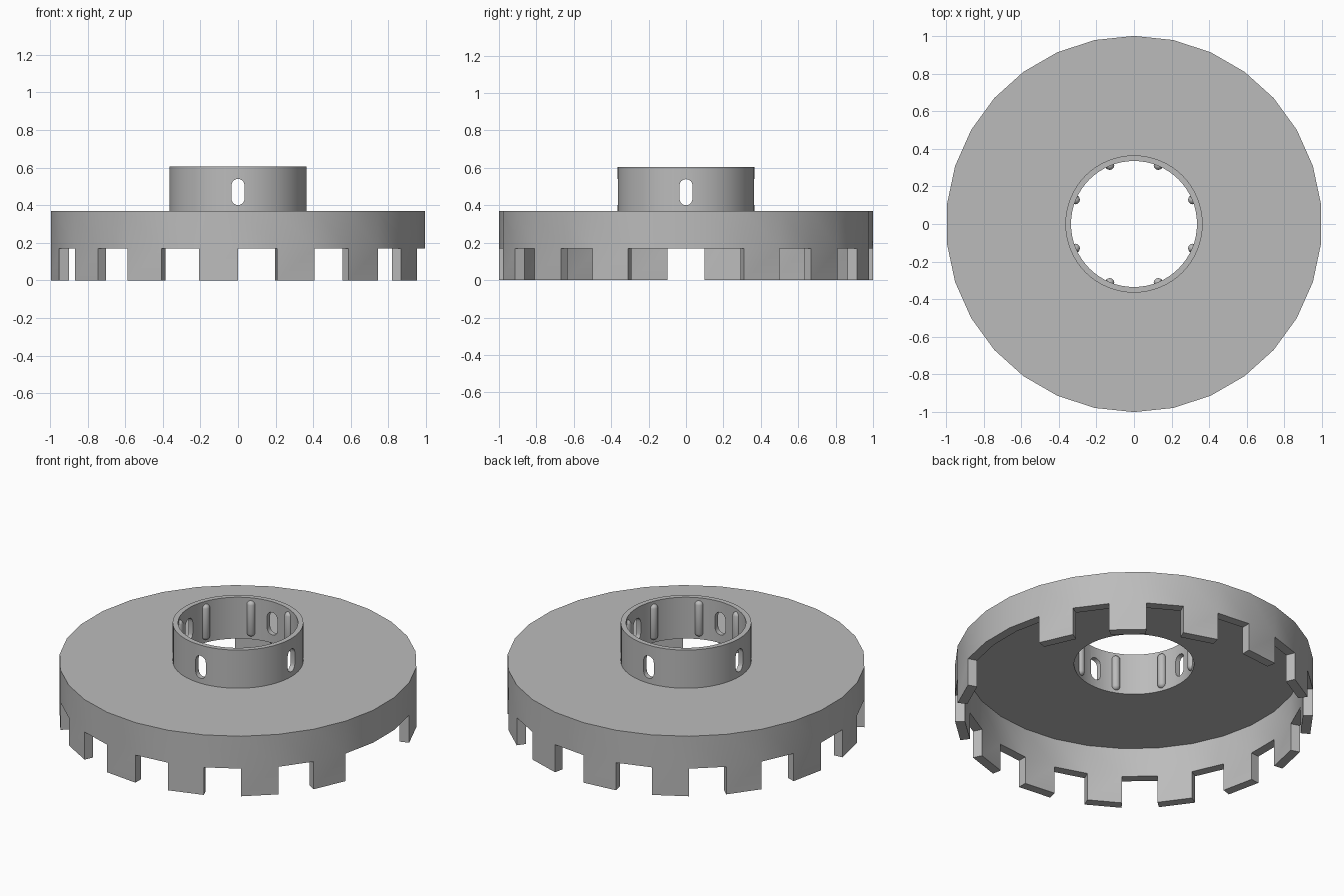
import bpy, bmesh
from math import sin, cos, pi, radians

cube = bpy.data.objects.get("Cube")
if cube:
    bpy.data.objects.remove(cube, do_unlink=True)

grey = bpy.data.materials.new("plain_grey")
grey.use_nodes = True
grey.diffuse_color = (0.5, 0.5, 0.5, 1)
grey.node_tree.nodes["Principled BSDF"].inputs["Base Color"].default_value = (0.5, 0.5, 0.5, 1)


def make_object(name, bm):
    bmesh.ops.recalc_face_normals(bm, faces=bm.faces)
    mesh = bpy.data.meshes.new(name)
    bm.to_mesh(mesh)
    bm.free()
    mesh.materials.append(grey)
    obj = bpy.data.objects.new(name, mesh)
    bpy.context.collection.objects.link(obj)
    return obj


def activate(obj):
    bpy.ops.object.select_all(action='DESELECT')
    obj.select_set(True)
    bpy.context.view_layer.objects.active = obj


def smooth(obj):
    activate(obj)
    bpy.ops.object.shade_smooth_by_angle(angle=radians(30))


def lathe(profile, sides):
    """Revolve a closed (radius, z) profile, starting at the front."""
    bm = bmesh.new()
    rings = []
    for i in range(sides):
        a = -pi / 2 + 2 * pi * i / sides
        rings.append([bm.verts.new((r * cos(a), r * sin(a), z)) for r, z in profile])
    faces = []
    n = len(profile)
    for i in range(sides):
        a, b = rings[i], rings[(i + 1) % sides]
        faces.append([bm.faces.new((a[j], b[j], b[(j + 1) % n], a[(j + 1) % n]))
                      for j in range(n)])
    return bm, faces


# Thin plate with a rim; teeth hang from every second rim facet, one left out
TOP, CEILING, NOTCH = 0.37, 0.35, 0.17
RIM_IN, SIDES, MISSING = 0.945, 30, 7
bm, faces = lathe([(0.35, TOP), (1, TOP), (1, NOTCH), (RIM_IN, NOTCH),
                   (RIM_IN, CEILING), (0.35, CEILING)], SIDES)
roots = [faces[i][2] for i in range(1, SIDES, 2) if i != MISSING]
teeth = bmesh.ops.extrude_discrete_faces(bm, faces=roots)["faces"]
for face in teeth:
    for v in face.verts:
        v.co.z = 0
smooth(make_object("toothed_disc", bm))

# Central collar
bm, _ = lathe([(0.335, CEILING), (0.365, CEILING), (0.365, 0.605), (0.335, 0.605)], 64)
collar = make_object("collar", bm)


def slot_cutter(name, along_x):
    """Long upright pill-shaped prism cutting both sides of the collar."""
    bm = bmesh.new()
    verts = []
    for k in range(18):
        a = pi * (k if k < 9 else k - 1) / 8
        u = 0.035 * cos(a)
        z = 0.47 + 0.035 * sin(a) + (0.035 if k < 9 else -0.035)
        verts.append(bm.verts.new((-0.5, u, z) if along_x else (u, -0.5, z)))
    face = bm.faces.new(verts)
    new = bmesh.ops.extrude_face_region(bm, geom=[face])["geom"]
    bmesh.ops.translate(bm, verts=[v for v in new if isinstance(v, bmesh.types.BMVert)],
                        vec=(1, 0, 0) if along_x else (0, 1, 0))
    obj = make_object(name, bm)
    obj.hide_render = True
    return obj


# Four through slots in the collar
for along_x in (True, False):
    cutter = slot_cutter("slot_cutter", along_x)
    mod = collar.modifiers.new("slots", 'BOOLEAN')
    mod.operation = 'DIFFERENCE'
    mod.solver = 'EXACT'
    mod.object = cutter
    activate(collar)
    bpy.ops.object.modifier_apply(modifier=mod.name)
    bpy.data.objects.remove(cutter, do_unlink=True)
smooth(collar)

# Eight upright round-ended ribs on the collar's inner wall
for i in range(8):
    a = radians(22.5 + 45 * i)
    bm = bmesh.new()
    bmesh.ops.create_uvsphere(bm, u_segments=16, v_segments=9, radius=0.025)
    for v in bm.verts:
        v.co.z += 0.085 if v.co.z > 0 else -0.085
    bmesh.ops.translate(bm, verts=bm.verts, vec=(0.338 * cos(a), 0.338 * sin(a), 0.478))
    smooth(make_object("inner_rib", bm))
